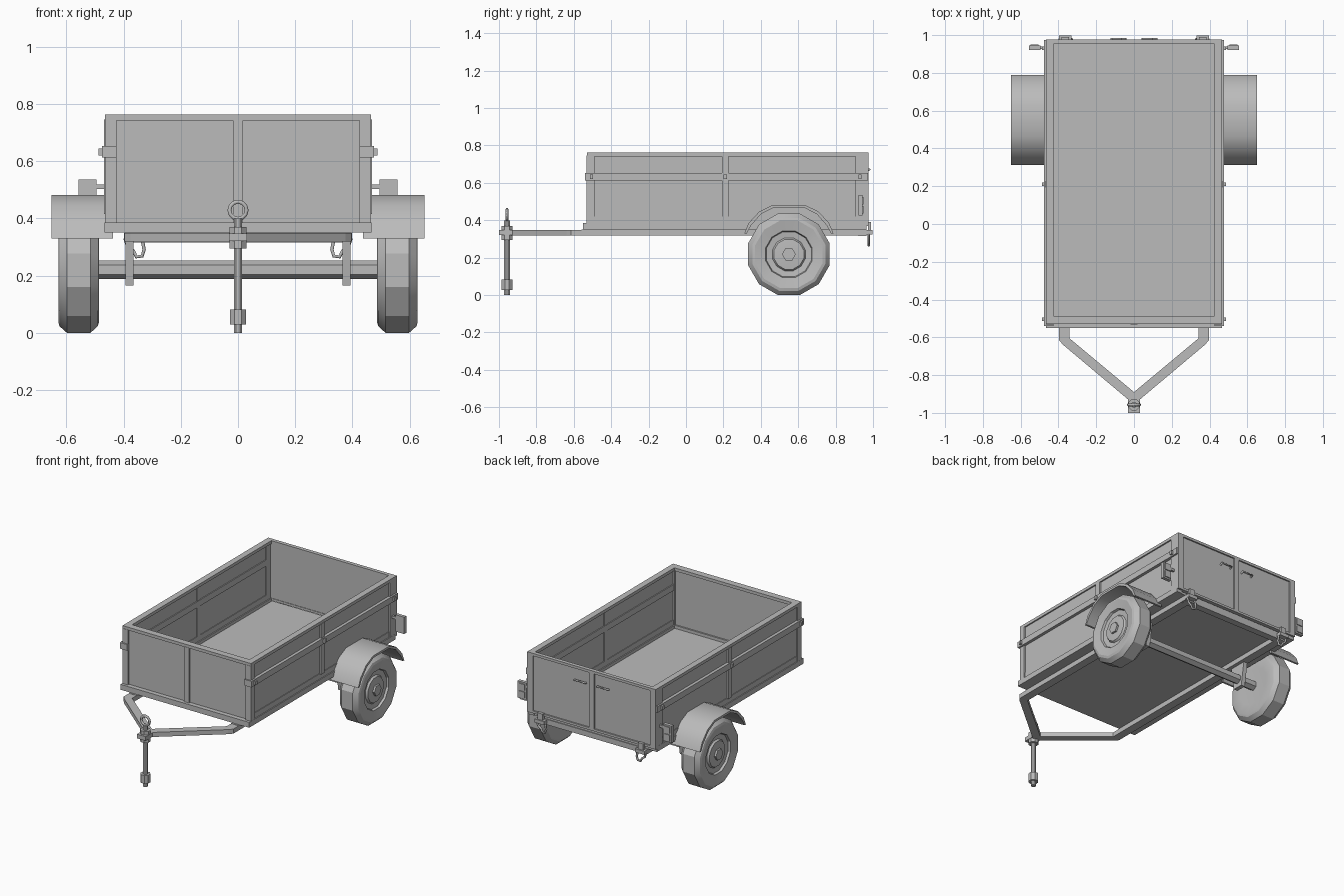
import bpy, bmesh, math
from mathutils import Vector, Matrix

if "Cube" in bpy.data.objects:
    bpy.data.objects.remove(bpy.data.objects["Cube"])

grey = bpy.data.materials.new("painted_grey")
grey.diffuse_color = (0.5, 0.5, 0.5, 1)
grey.use_nodes = True
grey.node_tree.nodes["Principled BSDF"].inputs["Base Color"].default_value = grey.diffuse_color


def finish(name, bm, smooth=None):
    bmesh.ops.recalc_face_normals(bm, faces=bm.faces)
    me = bpy.data.meshes.new(name)
    bm.to_mesh(me)
    bm.free()
    me.materials.append(grey)
    ob = bpy.data.objects.new(name, me)
    bpy.context.collection.objects.link(ob)
    if smooth:
        bpy.ops.object.select_all(action='DESELECT')
        ob.select_set(True)
        bpy.context.view_layer.objects.active = ob
        bpy.ops.object.shade_smooth_by_angle(angle=math.radians(smooth))
    return ob


def boxes(name, *specs, mirror=False):
    """Each spec is (x0, x1, y0, y1, z0, z1)."""
    bm = bmesh.new()
    for x0, x1, y0, y1, z0, z1 in specs:
        for s in ((1, -1) if mirror else (1,)):
            m = Matrix.Translation((s * (x0 + x1) / 2, (y0 + y1) / 2, (z0 + z1) / 2))
            m = m @ Matrix.Diagonal((x1 - x0, y1 - y0, z1 - z0, 1))
            bmesh.ops.create_cube(bm, size=1, matrix=m)
    return finish(name, bm)


def prism(bm, pts, axis, a, b):
    """Extrude a 2D outline along x or z between a and b."""
    put = (lambda p, t: (t, *p)) if axis == 'x' else (lambda p, t: (*p, t))
    lo = [bm.verts.new(put(p, a)) for p in pts]
    hi = [bm.verts.new(put(p, b)) for p in pts]
    n = len(pts)
    bm.faces.new(lo)
    bm.faces.new(hi)
    for i in range(n):
        bm.faces.new((lo[i], lo[(i + 1) % n], hi[(i + 1) % n], hi[i]))


def lathe(bm, profile, segs, centre, axis='z', sign=1, phase=0.5):
    """Revolve (radius, offset) points; zero radius makes a pole."""
    rings = []
    for r, o in profile:
        ring = []
        for i in range(segs if r > 0 else 1):
            a = 2 * math.pi * (i + phase) / segs
            u, v = r * math.sin(a), r * math.cos(a)
            p = (o * sign, u, v) if axis == 'x' else (u, v, o)
            ring.append(bm.verts.new(Vector(p) + Vector(centre)))
        rings.append(ring)
    for A, B in zip(rings, rings[1:]):
        for i in range(segs):
            j = (i + 1) % segs
            f = [A[i % len(A)], A[j % len(A)], B[j % len(B)], B[i % len(B)]]
            f = list(dict.fromkeys(f))
            if len(f) > 2:
                bm.faces.new(f)


def tube(name, pts, r, closed=False, mirror=False):
    """Round bar bent along a path."""
    for s in ((1, -1) if mirror else (1,)):
        cu = bpy.data.curves.new(name, 'CURVE')
        cu.dimensions = '3D'
        cu.bevel_depth, cu.bevel_resolution, cu.use_fill_caps = r, 1, True
        sp = cu.splines.new('POLY')
        sp.points.add(len(pts) - 1)
        for p, (x, y, z) in zip(sp.points, pts):
            p.co = (x * s, y, z, 1)
        sp.use_cyclic_u = closed
        cu.materials.append(grey)
        bpy.context.collection.objects.link(bpy.data.objects.new(name, cu))


# Box floor, lower sills and wall panels
boxes("floor", (-0.46, 0.46, -0.53, 0.96, 0.35, 0.365))
boxes("sill", (0.425, 0.466, -0.55, 0.965, 0.35, 0.385), mirror=True)
boxes("front_sill", (-0.466, 0.466, -0.55, -0.49, 0.35, 0.385))
boxes("side_panel", (0.436, 0.456, -0.52, 0.95, 0.365, 0.75), mirror=True)
boxes("front_panel", (-0.45, 0.45, -0.52, -0.50, 0.365, 0.75))

# Top rim, skirting band and upright posts
boxes("side_rim", (0.425, 0.465, -0.53, 0.955, 0.742, 0.762), mirror=True)
boxes("front_rim", (-0.425, 0.425, -0.53, -0.487, 0.742, 0.762))
boxes("side_skirt", (0.432, 0.46, -0.53, 0.95, 0.38, 0.42), mirror=True)
boxes("side_post", (0.43, 0.465, -0.53, -0.49, 0.38, 0.75),
      (0.432, 0.468, 0.192, 0.228, 0.415, 0.745),
      (0.43, 0.465, 0.905, 0.952, 0.38, 0.75), mirror=True)
boxes("front_post", (-0.018, 0.018, -0.532, -0.50, 0.385, 0.745))
boxes("front_corner_post", (0.425, 0.465, -0.532, -0.49, 0.385, 0.745), mirror=True)

# Rub rail wrapped around the front corners, with end bolts
boxes("side_rail", (0.43, 0.476, -0.535, 0.973, 0.612, 0.652),
      (0.425, 0.476, -0.54, -0.52, 0.612, 0.652), mirror=True)
boxes("rail_bolt", *[(0.474, 0.488, y - 0.009, y + 0.009, 0.62, 0.644)
                     for y in (-0.505, 0.21, 0.93)], mirror=True)

# Tailgate with ribs and a pair of pull handles
boxes("tailgate", (-0.455, 0.455, 0.955, 0.968, 0.37, 0.762),
      (-0.465, -0.425, 0.952, 0.977, 0.37, 0.762), (0.425, 0.465, 0.952, 0.977, 0.37, 0.762),
      (-0.018, 0.018, 0.955, 0.977, 0.385, 0.745),
      (-0.465, 0.465, 0.952, 0.977, 0.745, 0.762), (-0.465, 0.465, 0.952, 0.977, 0.37, 0.385))
tube("tailgate_handle", [(0.045, 0.966, 0.665), (0.045, 0.982, 0.672), (0.12, 0.982, 0.672),
                         (0.12, 0.966, 0.665)], 0.006, mirror=True)

# Chassis rails, cross members and drawbar
boxes("chassis_rail", (0.342, 0.397, -0.56, 0.965, 0.318, 0.35), mirror=True)
boxes("cross_member", (-0.39, 0.39, 0.92, 0.965, 0.315, 0.35))
bm = bmesh.new()
for s in (1, -1):
    prism(bm, [(s * x, y) for x, y in ((0.342, -0.54), (0.397, -0.54), (0.397, -0.615),
          (0.375, -0.64), (0.03, -0.93), (0, -0.945), (0, -0.89), (0.342, -0.605))],
          'z', 0.318, 0.348)
finish("drawbar", bm)

# Coupler clamp and jack post with foot and ring
boxes("coupler", (-0.032, 0.032, -1.0, -0.91, 0.32, 0.347))
bm = bmesh.new()
c = (0, -0.957, 0)
lathe(bm, [(0, 0.295), (0.032, 0.295), (0.032, 0.37), (0, 0.37)], 8, c)
lathe(bm, [(0, 0), (0.016, 0), (0.016, 0.40), (0, 0.40)], 8, c)
lathe(bm, [(0, 0.028), (0.031, 0.028), (0.031, 0.082), (0, 0.082)], 8, c)
finish("jack_post", bm)
tube("jack_ring", [(0.03 * math.cos(a * math.pi / 6), -0.957, 0.428 + 0.03 * math.sin(a * math.pi / 6))
                   for a in range(12)], 0.008, closed=True)

# Axle and its hanger brackets
bm = bmesh.new()
lathe(bm, [(0, -0.5), (0.032, -0.5), (0.032, 0.5), (0, 0.5)], 6, (0, 0.55, 0.22), 'x', phase=0)
finish("axle", bm)
bm = bmesh.new()
for s in (1, -1):
    prism(bm, [(0.49, 0.32), (0.61, 0.32), (0.585, 0.165), (0.515, 0.165)],
          'x', s * 0.365, s * 0.393)
finish("axle_hanger", bm)

# Wheels: faceted tyre, stepped rim and hex hub
for s, side in ((1, "right"), (-1, "left")):
    bm = bmesh.new()
    k = 1 / math.cos(math.pi / 12)
    prof = [(0, 0.49), (0.12, 0.49), (0.18, 0.485), (0.195, 0.49), (0.218, 0.515), (0.218, 0.598),
            (0.195, 0.624), (0.18, 0.628), (0.125, 0.618), (0.12, 0.604), (0.088, 0.60),
            (0.08, 0.612), (0.045, 0.615), (0, 0.615)]
    lathe(bm, [(r * k, o) for r, o in prof], 12, (0, 0.55, 0.218), 'x', s)
    finish(side + "_wheel", bm, 25)
    bm = bmesh.new()
    lathe(bm, [(0, 0.60), (0.037, 0.60), (0.037, 0.628), (0, 0.628)], 6, (0, 0.55, 0.218), 'x', s)
    finish(side + "_hub", bm)

# Mudguards: arched sheet with a thickness
arch = [(0.238, 0.33), (0.215, 0.385), (0.158, 0.447), (0.085, 0.482)]
outer = [(0.55 - d, z) for d, z in arch] + [(0.55 + d, z) for d, z in reversed(arch)]
inner = [(0.55 + (y - 0.55) * 0.945, z - 0.014 * (z > 0.34)) for y, z in outer]
bm = bmesh.new()
for s in (1, -1):
    prism(bm, outer + inner[::-1], 'x', s * 0.437, s * 0.652)
finish("mudguard", bm, 35)

# Tail lamps on short stalks
boxes("tail_lamp", (0.495, 0.557, 0.922, 0.944, 0.425, 0.535),
      (0.505, 0.547, 0.942, 0.95, 0.485, 0.525), (0.505, 0.547, 0.942, 0.95, 0.435, 0.475),
      (0.46, 0.50, 0.926, 0.94, 0.502, 0.518), mirror=True)

# Tailgate hinges and hanging tie loops
boxes("tailgate_hinge", (0.33, 0.398, 0.96, 0.998, 0.325, 0.348),
      (0.345, 0.383, 0.972, 0.99, 0.34, 0.39), mirror=True)
tube("tie_loop", [(0.395, 0.977, 0.33), (0.385, 0.977, 0.30), (0.365, 0.977, 0.285),
                  (0.355, 0.977, 0.265), (0.335, 0.977, 0.268), (0.328, 0.977, 0.29),
                  (0.335, 0.977, 0.33)], 0.007, mirror=True)
